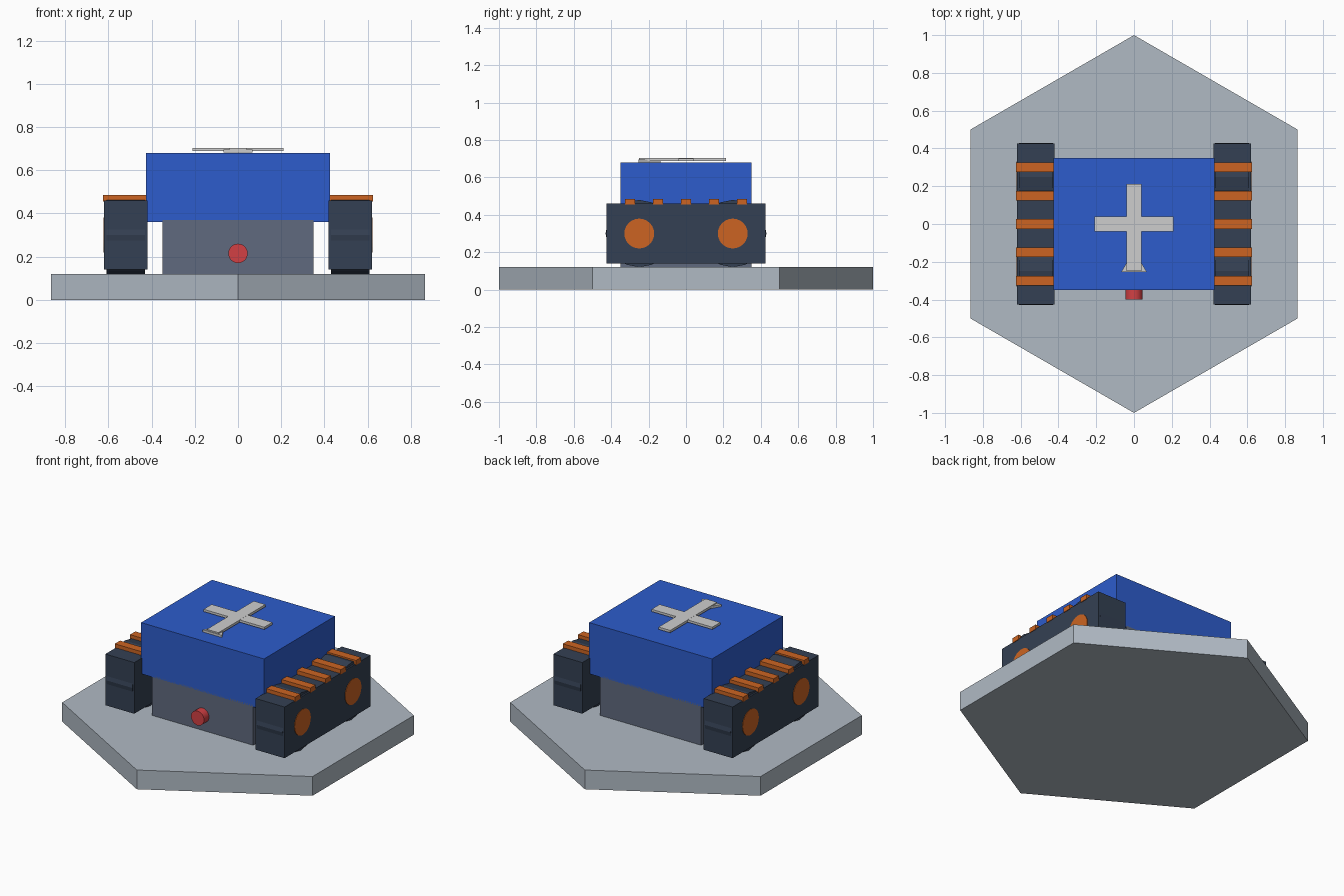
import bpy, math

if "Cube" in bpy.data.objects:
    bpy.data.objects.remove(bpy.data.objects["Cube"])


def material(name, rgb):
    """Flat material from 0-255 display colour."""
    m = bpy.data.materials.new(name)
    lin = [((c / 255 + 0.055) / 1.055) ** 2.4 for c in rgb]
    m.diffuse_color = (*lin, 1)
    m.use_nodes = True
    m.node_tree.nodes["Principled BSDF"].inputs["Base Color"].default_value = m.diffuse_color
    return m


STONE = material("pale grey", (176, 186, 196))
HULL = material("slate grey", (96, 106, 126))
BLUE = material("blue", (45, 92, 204))
DARK = material("dark slate", (52, 64, 83))
ORANGE = material("orange", (204, 100, 34))
RED = material("red", (210, 64, 68))
SILVER = material("silver", (206, 206, 206))


def box(name, x, y, z, mat):
    """Box from (min, max) ranges."""
    r = (x, y, z)
    bpy.ops.mesh.primitive_cube_add(size=1, location=[(a + b) / 2 for a, b in r])
    o = bpy.context.object
    o.scale = [b - a for a, b in r]
    bpy.ops.object.transform_apply(location=False, rotation=False, scale=True)
    o.name = name
    o.data.materials.append(mat)
    return o


def prism(name, sides, radius, depth, loc, mat, rot=(0, 0, 0)):
    bpy.ops.mesh.primitive_cylinder_add(vertices=sides, radius=radius, depth=depth,
                                        location=loc, rotation=rot)
    o = bpy.context.object
    o.name = name
    o.data.materials.append(mat)
    return o


# hexagonal plinth with points at front and back
prism("hex_base", 6, 1, 0.12, (0, 0, 0.06), STONE)

# body
box("lower_hull", (-0.35, 0.35), (-0.35, 0.35), (0.12, 0.37), HULL)
box("upper_body", (-0.425, 0.425), (-0.35, 0.35), (0.36, 0.68), BLUE)
lamp = prism("front_lamp", 24, 0.045, 0.08, (0, -0.36, 0.215), RED, (math.pi / 2, 0, 0))
bpy.ops.object.shade_smooth_by_angle()

# track units on both sides
for s, side in ((-1, "left"), (1, "right")):
    def span(a, b):
        return tuple(sorted((s * a, s * b)))
    box(side + "_track", span(0.42, 0.62), (-0.425, 0.425), (0.14, 0.46), DARK)
    for y in (-0.25, 0.25):
        prism(side + "_wheel", 16, 0.18, 0.18, (s * 0.52, y, 0.3), DARK,
              (0, math.pi / 2, 0))
        prism(side + "_hub", 24, 0.08, 0.02, (s * 0.613, y, 0.3), ORANGE,
              (0, math.pi / 2, 0))
    for i in range(-2, 3):
        y = i * 0.15
        box(side + "_tread", span(0.415, 0.624), (y - 0.026, y + 0.026),
            (0.455, 0.485), ORANGE)

# roof emblem: crossed bars and a flared foot
box("emblem_long_bar", (-0.04, 0.04), (-0.25, 0.213), (0.688, 0.703), SILVER)
box("emblem_cross_bar", (-0.21, 0.21), (-0.04, 0.04), (0.688, 0.7025), SILVER)
prism("emblem_foot", 3, 0.078, 0.014, (0, -0.215, 0.688), SILVER)
